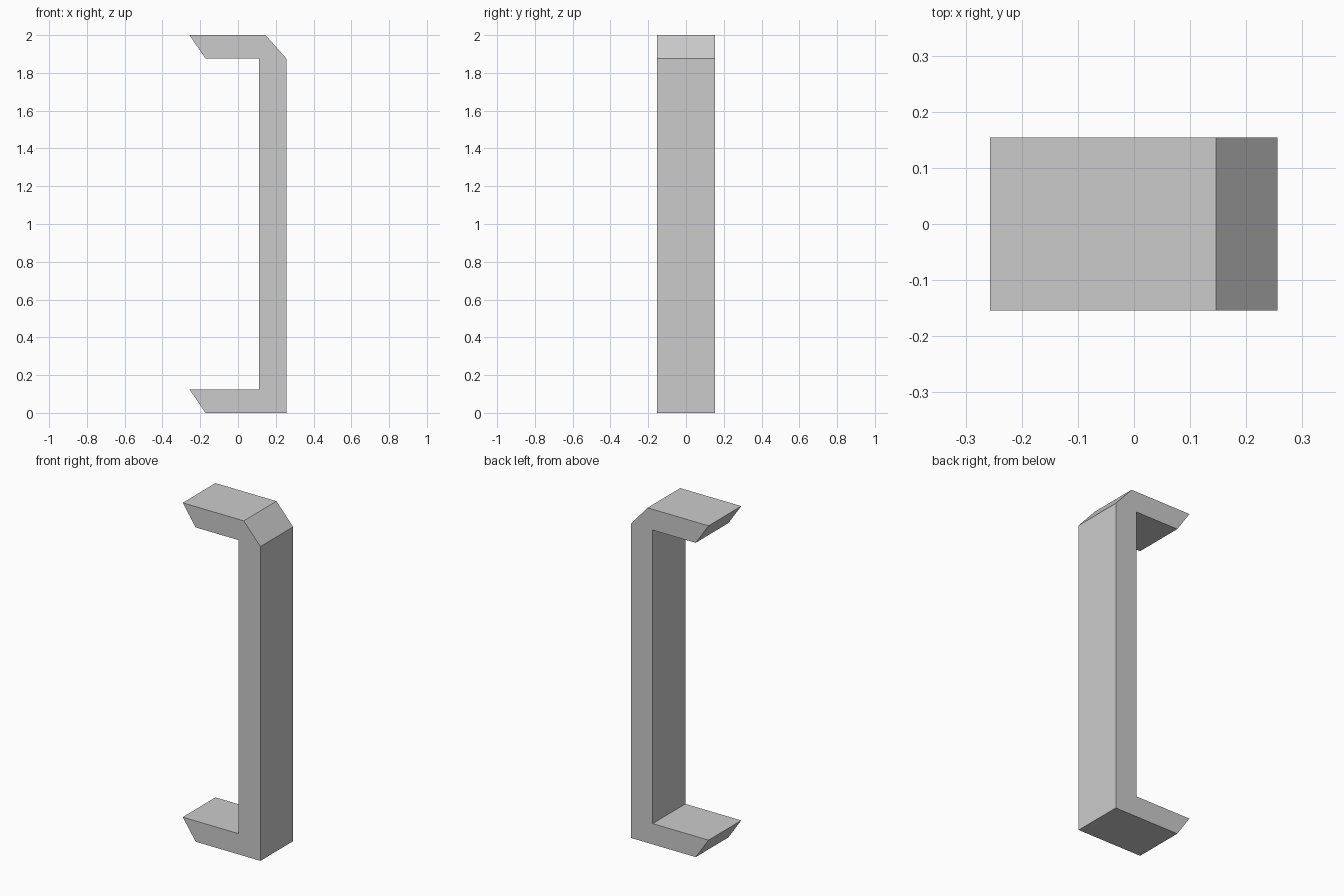
import bpy
import bmesh

if "Cube" in bpy.data.objects:
    bpy.data.objects.remove(bpy.data.objects["Cube"])

HALF_DEPTH = 0.154

# Side profile of the bracket (x, z): upright bar, two bevelled arms, chamfered top corner
profile = [
    (-0.172, 0.0), (0.256, 0.0), (0.256, 1.876), (0.146, 2.0), (-0.257, 2.0),
    (-0.172, 1.876), (0.112, 1.876), (0.112, 0.124), (-0.257, 0.124),
]

# Extrude the profile through the depth
bm = bmesh.new()
face = bm.faces.new([bm.verts.new((x, -HALF_DEPTH, z)) for x, z in profile])
extruded = bmesh.ops.extrude_face_region(bm, geom=[face], use_keep_orig=True)
moved = [g for g in extruded["geom"] if isinstance(g, bmesh.types.BMVert)]
bmesh.ops.translate(bm, verts=moved, vec=(0, 2 * HALF_DEPTH, 0))
bmesh.ops.recalc_face_normals(bm, faces=bm.faces)

mesh = bpy.data.meshes.new("handle_bracket")
bm.to_mesh(mesh)
bm.free()
bpy.context.collection.objects.link(bpy.data.objects.new("handle_bracket", mesh))
